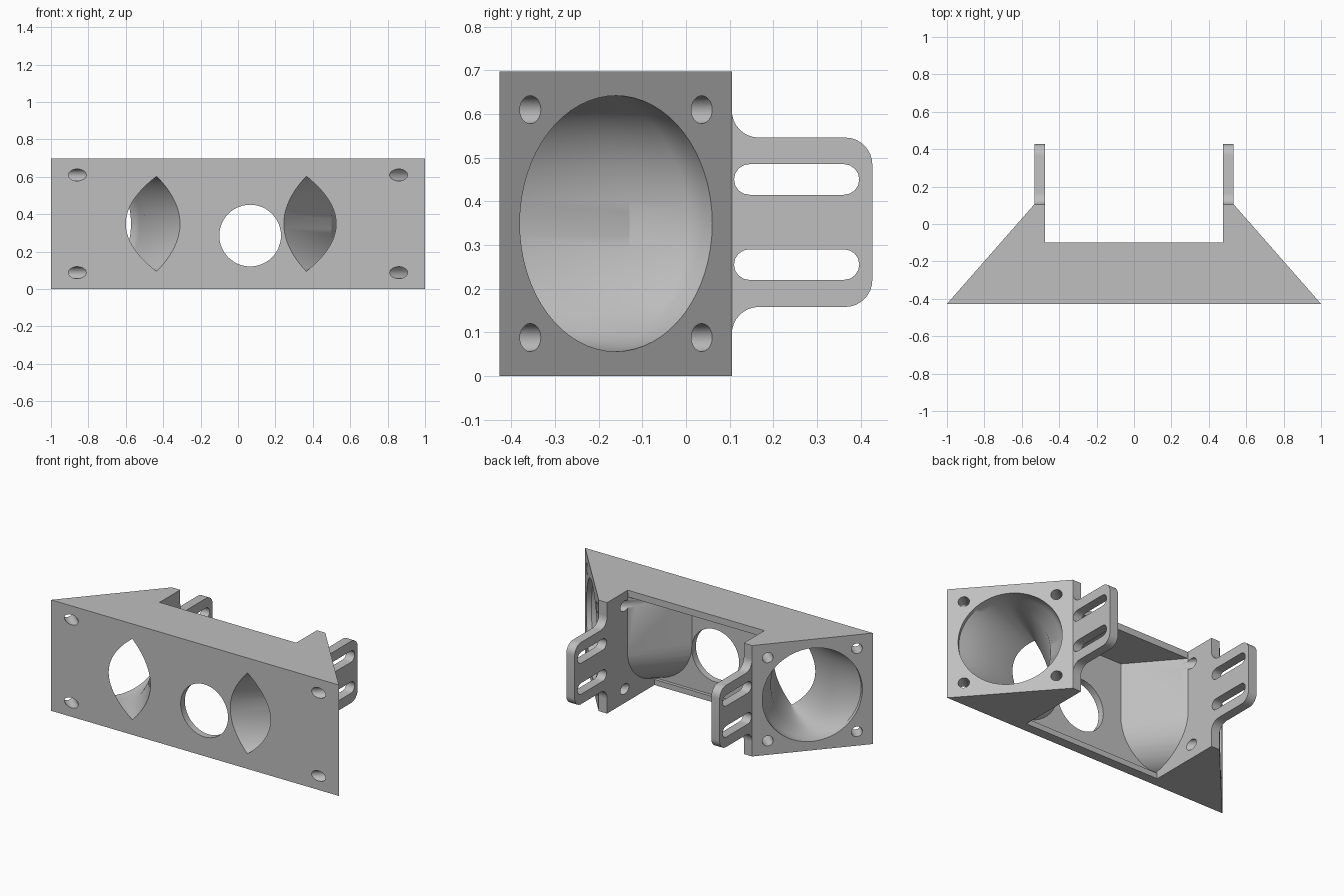
import bpy, bmesh
from math import sin, cos, pi, radians
from mathutils import Vector, Matrix

cube = bpy.data.objects.get("Cube")
if cube:
    bpy.data.objects.remove(cube, do_unlink=True)

grey = bpy.data.materials.new("plain_grey")
grey.use_nodes = True
colour = (0.52, 0.52, 0.52, 1)
grey.diffuse_color = colour
grey.node_tree.nodes["Principled BSDF"].inputs["Base Color"].default_value = colour

FRONT, BACK, HIGH = -0.427, 0.105, 0.697
FAN_X, FAN_Y, MID = 0.765, -0.161, 0.349     # centre of each slanted fan face
INWARD = Vector((-0.749, -0.664, 0))         # into the body, on the +x side
ACROSS = Vector((-0.664, 0.749, 0))          # along the slanted face, to the back


def loft(name, rings):
    """Closed solid skinned through rings of equal point count."""
    bm = bmesh.new()
    loops = [[bm.verts.new(p) for p in ring] for ring in rings]
    n = len(loops[0])
    for a, b in zip(loops, loops[1:]):
        for i in range(n):
            j = (i + 1) % n
            bm.faces.new((a[i], a[j], b[j], b[i]))
    bm.faces.new(loops[0])
    bm.faces.new(loops[-1])
    bmesh.ops.recalc_face_normals(bm, faces=bm.faces)
    mesh = bpy.data.meshes.new(name)
    bm.to_mesh(mesh)
    bm.free()
    mesh.materials.append(grey)
    ob = bpy.data.objects.new(name, mesh)
    bpy.context.collection.objects.link(ob)
    return ob


def box(name, x0, x1, y0, y1, z0, z1):
    ring = [(x0, y0), (x1, y0), (x1, y1), (x0, y1)]
    return loft(name, [[(x, y, z) for x, y in ring] for z in (z0, z1)])


def cylinder(name, start, direction, radius, length, sides=32):
    d = Vector(direction).normalized()
    u = d.cross(Vector((0, 0, 1)))
    v = Vector((0, 0, 1))
    ring = [Vector(start) + radius * (cos(2 * pi * i / sides) * u + sin(2 * pi * i / sides) * v)
            for i in range(sides)]
    return loft(name, [ring, [p + d * length for p in ring]])


def combine(target, tool, operation):
    """Apply a boolean and remove the tool."""
    tool.hide_render = True
    mod = target.modifiers.new("bool", 'BOOLEAN')
    mod.operation, mod.object, mod.solver = operation, tool, 'EXACT'
    bpy.context.view_layer.objects.active = target
    bpy.ops.object.modifier_apply(modifier=mod.name)
    bpy.data.objects.remove(tool, do_unlink=True)


def shade(ob):
    bpy.ops.object.select_all(action='DESELECT')
    ob.select_set(True)
    bpy.context.view_layer.objects.active = ob
    bpy.ops.object.shade_smooth_by_angle(angle=radians(28))


def fan_point(side, t, w, z):
    """Point at depth t and offset w from the fan axis."""
    p = Vector((FAN_X, FAN_Y, z)) + INWARD * t + ACROSS * w
    p.x *= side
    return p


# Wedge-shaped body with a notch at the back
half = [(1, FRONT), (0.533, BACK), (0.475, BACK), (0.475, -0.1)]
outline = half + [(-x, y) for x, y in reversed(half)]
body = loft("duct_body", [[(x, y, z) for x, y in outline] for z in (0, HIGH)])

# Cavity below the top plate, with a low lip along the front wall
combine(body, box("lip_cut", -0.475, 0.475, -0.365, 0, -0.1, 0.3), 'DIFFERENCE')
combine(body, box("cavity_cut", -0.4749, 0.4749, -0.385, -0.05, 0.035, 0.655), 'DIFFERENCE')

# Rounded duct shells inside the cavity
for side in (1, -1):
    rings = []
    for end in (0, 1):
        ring = []
        width = 0.185 if end else 0.25
        section = [(width * cos(a), 0.31 - 0.27 * sin(a))
                   for a in (pi / 2 * i / 12 for i in range(13))]
        for w, z in [(0, 0.68), (width, 0.68)] + section:
            t = (0.243 + 0.749 * w) / 0.664 if end else 0.1
            ring.append(fan_point(side, t, w, z))
        rings.append(ring)
    combine(body, loft("duct_shell", rings), 'UNION')

# Air ducts: round at the fan, pointed slot at the front
SIDES = 64
angles = [2 * pi * i / SIDES for i in range(SIDES)]
for side, tip, inner, outer in ((1, 0.365, 0.12, 0.16), (-1, 0.435, 0.125, 0.165)):
    def oval(t, w_in, w_out, h):
        return [fan_point(side, t, (w_in if cos(a) > 0 else w_out) * cos(a), MID + h * sin(a))
                for a in angles]

    def slot(y, grow):
        ring = []
        for a in angles:
            c = cos(a) * abs(cos(a))
            x = tip - c * (inner if c > 0 else outer) * grow
            ring.append(Vector((side * x, y, MID + 0.254 * sin(a))))
        return ring

    rings = [oval(-0.05, 0.293, 0.293, 0.293), oval(0.03, 0.293, 0.293, 0.293),
             oval(0.07, 0.28, 0.245, 0.291), oval(0.177, 0.2, 0.14, 0.278),
             slot(FRONT, 1), slot(FRONT - 0.03, 1)]
    combine(body, loft("duct_cut", rings), 'DIFFERENCE')

    # Screw holes at the corners of the fan face
    for w in (-0.261, 0.261):
        for z in (-0.261, 0.261):
            start = fan_point(side, -0.05, w, MID + z)
            aim = (INWARD.x * side, INWARD.y, 0)
            combine(body, cylinder("screw_cut", start, aim, 0.032, 0.35, 24), 'DIFFERENCE')

# Round hole through the front wall
combine(body, cylinder("centre_cut", (0.065, -0.6, 0.286), (0, 1, 0), 0.165, 0.4, 48), 'DIFFERENCE')
shade(body)


def arc(cy, cz, r, start, stop, n=8):
    return [(cy + r * cos(radians(start + (stop - start) * i / n)),
             cz + r * sin(radians(start + (stop - start) * i / n))) for i in range(n + 1)]


# Slotted mounting ears
R = 0.062
ear_outline = (arc(BACK + R, 0.158 - R, R, 180, 90) + arc(0.427 - R, 0.158 + R, R, -90, 0)
               + arc(0.427 - R, 0.546 - R, R, 0, 90) + arc(BACK + R, 0.546 + R, R, 270, 180))
for side, label in ((1, "left"), (-1, "right")):
    ear = loft(label + "_mounting_ear",
               [[(side * x, y, z) for y, z in ear_outline] for x in (0.475, 0.533)])
    for z in (0.255, 0.45):
        ring = arc(0.145, z, 0.035, 90, 270) + arc(0.362, z, 0.035, -90, 90)
        cut = loft("slot_cut", [[(side * x, y, c) for y, c in ring] for x in (0.4, 0.6)])
        combine(ear, cut, 'DIFFERENCE')
    shade(ear)
